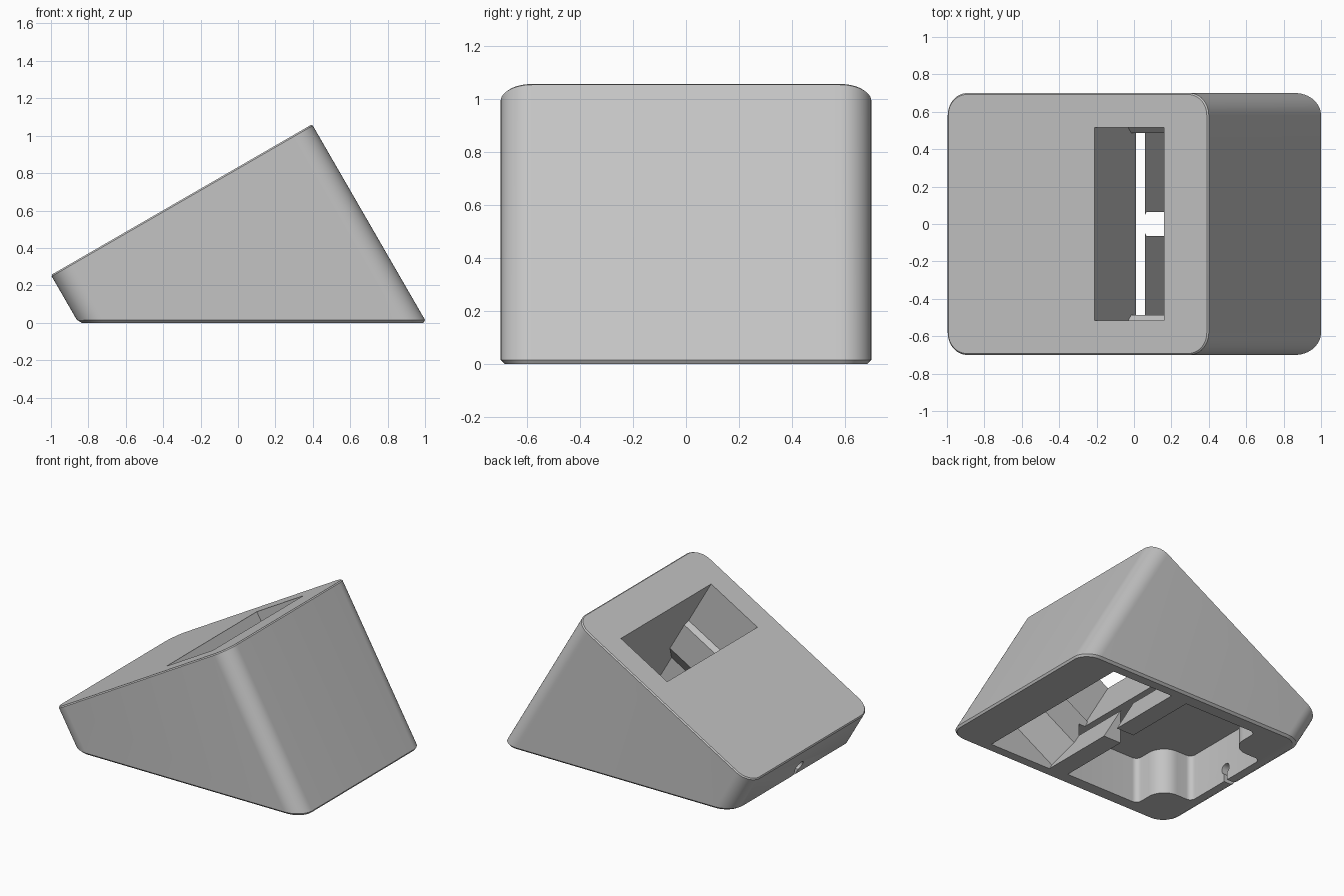
import bpy, bmesh, math
from mathutils import Vector

cube = bpy.data.objects.get("Cube")
if cube:
    bpy.data.objects.remove(cube, do_unlink=True)

TILT = math.radians(30)
C, S = math.cos(TILT), math.sin(TILT)
LENGTH, HALF_W, LOW_Z = 1.612, 0.7, 0.255


def tilted(u, y, d):
    """Point at u along the sloped top, d below it."""
    return Vector((-1 + C * u + S * d, y, LOW_Z + S * u - C * d))


def at_height(u, y, z):
    """Point under (u, y) of the sloped top, at world height z."""
    return tilted(u, y, (LOW_Z + S * u - z) / C)


def arc(cx, cy, r, start, end, n=12):
    angles = [math.radians(start + (end - start) * i / n) for i in range(n + 1)]
    return [(cx + r * math.cos(a), cy + r * math.sin(a)) for a in angles]


def rounded_rect(x0, x1, y0, y1, r, n=12):
    return (arc(x1 - r, y1 - r, r, 0, 90, n) + arc(x0 + r, y1 - r, r, 90, 180, n)
            + arc(x0 + r, y0 + r, r, 180, 270, n) + arc(x1 - r, y0 + r, r, 270, 360, n))


def loft(name, rings):
    """Closed solid through rings of equal point count."""
    bm = bmesh.new()
    loops = [[bm.verts.new(p) for p in ring] for ring in rings]
    for a, b in zip(loops, loops[1:]):
        for i in range(len(a)):
            j = (i + 1) % len(a)
            bm.faces.new((a[i], a[j], b[j], b[i]))
    bm.faces.new(loops[0])
    bm.faces.new(loops[-1])
    bmesh.ops.recalc_face_normals(bm, faces=bm.faces)
    mesh = bpy.data.meshes.new(name)
    bm.to_mesh(mesh)
    bm.free()
    obj = bpy.data.objects.new(name, mesh)
    bpy.context.collection.objects.link(obj)
    return obj


def prism(name, outline, place, low, high):
    return loft(name, [[place(a, b, h) for a, b in outline] for h in (low, high)])


# Wedge body with rounded corners and small chamfers
full = rounded_rect(0, LENGTH, -HALF_W, HALF_W, 0.12)
small = rounded_rect(0.008, LENGTH - 0.008, -HALF_W + 0.008, HALF_W - 0.008, 0.112)
base = rounded_rect(0.015, LENGTH - 0.015, -HALF_W + 0.015, HALF_W - 0.015, 0.105)
body = loft("dock_body", [
    [tilted(u, y, 0) for u, y in small],
    [tilted(u, y, 0.008) for u, y in full],
    [at_height(u, y, 0.015) for u, y in full],
    [at_height(u, y, 0) for u, y in base],
])

# Tilted slot: narrows to a throat, then flares out at the base
half = [(0.515, -0.2), (0.515, 0.36), (0.487, 0.39), (0.487, 0.62), (0.62, 0.78), (0.62, 1.4)]
slot = half + [(-y, d) for y, d in reversed(half)]
cutters = [prism("slot_cutter", slot, lambda y, d, u: tilted(u, y, d), 0.912, 1.339)]

# Underside bay with rounded bosses in the two outer corners
side = ([(0.06, -0.6)] + arc(-0.49, -0.56, 0.04, 270, 180, 6)
        + arc(-0.66, -0.48, 0.13, 0, 90)
        + arc(-0.74, -0.31, 0.04, 270, 180, 6))
bay = side + [(x, -y) for x, y in reversed(side)]
cutters.append(prism("bay_cutter", bay, lambda x, y, z: Vector((x, y, z)), -0.1, 0.33))

# Cable passage between slot and bay
passage = rounded_rect(-0.065, 0.065, -0.2, 0.245, 0.025, 5)
cutters.append(prism("passage_cutter", passage,
                     lambda y, z, x: Vector((x, y, z)), 0.04, 0.3))

# Keyhole cable exit in the low wall
keyhole = arc(0, 0.09, 0.037, -65, 245, 24) + [(-0.0156, -0.1), (0.0156, -0.1)]
cutters.append(prism("keyhole_cutter", keyhole,
                     lambda y, z, x: Vector((x, y, z)), -1.2, -0.7))

bpy.ops.object.select_all(action='DESELECT')
bpy.context.view_layer.objects.active = body
body.select_set(True)
for cutter in cutters:
    cutter.hide_render = True
    mod = body.modifiers.new(cutter.name, 'BOOLEAN')
    mod.operation, mod.solver, mod.object = 'DIFFERENCE', 'EXACT', cutter
    bpy.ops.object.modifier_apply(modifier=mod.name)
    bpy.data.objects.remove(cutter, do_unlink=True)

# Single grey finish
grey = bpy.data.materials.new("light_grey")
grey.use_nodes = True
colour = (0.55, 0.55, 0.55, 1)
grey.diffuse_color = colour
grey.node_tree.nodes["Principled BSDF"].inputs["Base Color"].default_value = colour
body.data.materials.clear()
body.data.materials.append(grey)
for poly in body.data.polygons:
    poly.material_index = 0
bpy.ops.object.shade_smooth_by_angle(angle=math.radians(30))
